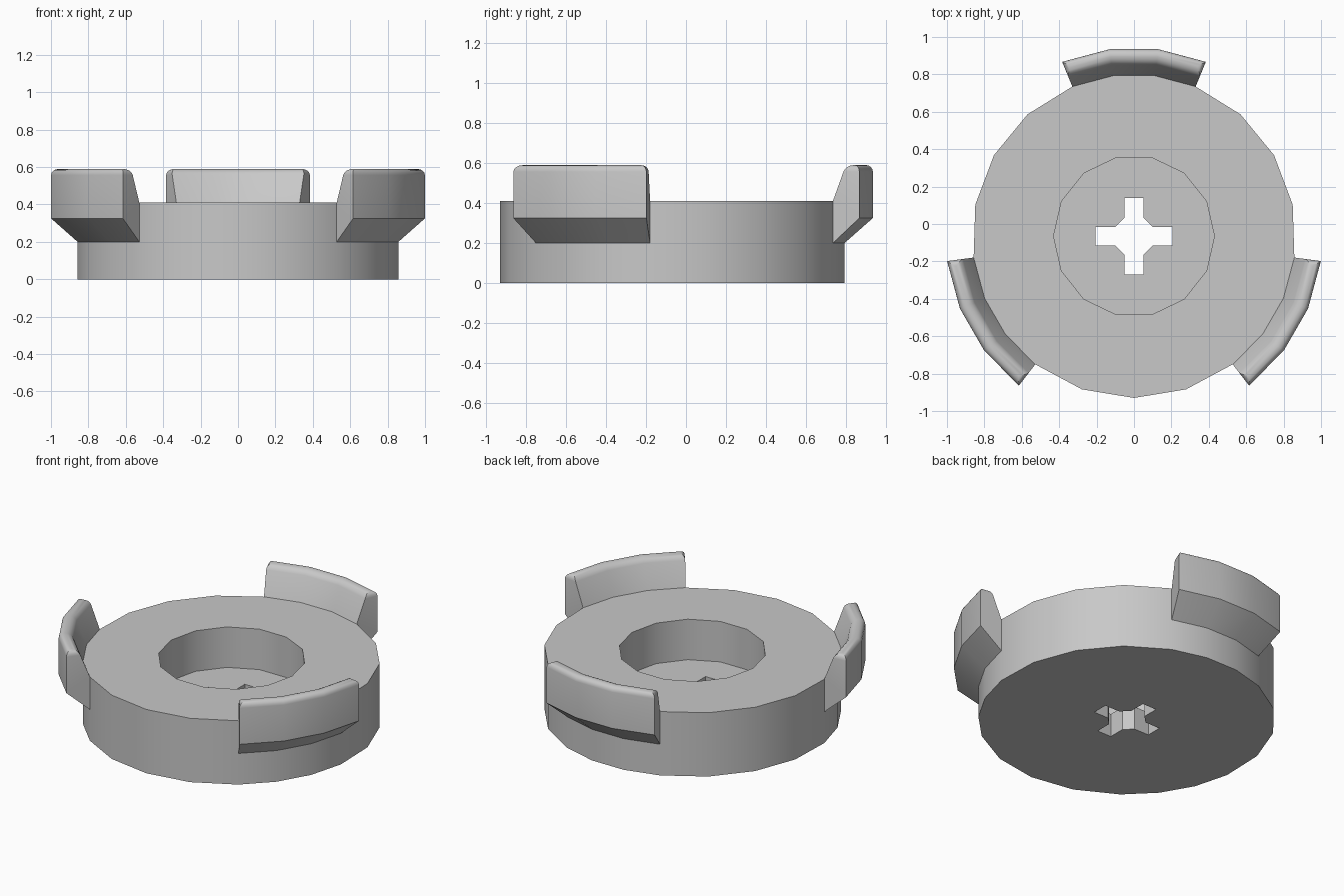
import bpy
import bmesh
from math import sin, cos, radians

if "Cube" in bpy.data.objects:
    bpy.data.objects.remove(bpy.data.objects["Cube"], do_unlink=True)

CY = -0.065            # axis of the disk in y
R = 0.865              # disk radius
TOP, FLOOR = 0.41, 0.15
CLAW_ANGLES = [-22.4, -7.4, 7.4, 22.4]

grey = bpy.data.materials.new("grey")
grey.use_nodes = True
colour = (0.58, 0.58, 0.58, 1)
grey.diffuse_color = colour
grey.node_tree.nodes["Principled BSDF"].inputs["Base Color"].default_value = colour


def polar(r, deg):
    return r * cos(radians(deg)), r * sin(radians(deg))


def finish(bm, name):
    bmesh.ops.recalc_face_normals(bm, faces=bm.faces)
    mesh = bpy.data.meshes.new(name)
    bm.to_mesh(mesh)
    bm.free()
    mesh.materials.append(grey)
    obj = bpy.data.objects.new(name, mesh)
    obj.location.y = CY
    bpy.context.collection.objects.link(obj)
    bpy.ops.object.select_all(action="DESELECT")
    obj.select_set(True)
    bpy.context.view_layer.objects.active = obj
    bpy.ops.object.shade_smooth_by_angle(angle=radians(30))
    return obj


# Disk outlines: three fine claw arcs joined by coarser arcs
outer = []
for centre in (90, 210, 330):
    for a in CLAW_ANGLES + [41.2, 60, 78.8]:
        outer.append(polar(R, centre + a))
recess = [polar(0.43, 360 * i / 14) for i in range(14)]
cross = []
quarter = [(0.205, -0.05), (0.205, 0.05), (0.1, 0.05), (0.05, 0.1)]
for turn in range(4):
    for x, y in quarter:
        for _ in range(turn):
            x, y = -y, x
        cross.append((x, y))

# Disk with a round recess and a cross-shaped through hole
bm = bmesh.new()


def ring(points, z):
    verts = [bm.verts.new((x, y, z)) for x, y in points]
    return verts, [bm.edges.new((v, verts[i - 1])) for i, v in enumerate(verts)]


def wall(points, z0, z1):
    low, low_edges = ring(points, z0)
    high, high_edges = ring(points, z1)
    for i in range(len(points)):
        bm.faces.new((low[i - 1], low[i], high[i], high[i - 1]))
    return low_edges, high_edges


side_low, side_high = wall(outer, 0, TOP)
recess_low, recess_high = wall(recess, FLOOR, TOP)
cross_low, cross_high = wall(cross, 0, FLOOR)
for a, b in ((side_high, recess_high), (recess_low, cross_high), (side_low, cross_low)):
    bmesh.ops.triangle_fill(bm, edges=a + b, use_beauty=True)
bmesh.ops.dissolve_limit(bm, angle_limit=radians(1), verts=bm.verts, edges=bm.edges)
finish(bm, "disk")

# Claws: a profile (radius, height) swept along the rim, rounded on top
profile = [(R, 0.2), (1.008, 0.325), (1.008, 0.59), (0.935, 0.59), (R, TOP)]


def claw(name, centre):
    bm = bmesh.new()
    rows = [[bm.verts.new((*polar(r, centre + a), z)) for r, z in profile]
            for a in CLAW_ANGLES]
    for p, q in zip(rows, rows[1:]):
        for i in range(len(profile) - 1):
            bm.faces.new((p[i], p[i + 1], q[i + 1], q[i]))
    bm.faces.new(rows[0])
    bm.faces.new(rows[-1])
    bmesh.ops.recalc_face_normals(bm, faces=bm.faces)
    rim = [e for e in bm.edges
           if all(v.co.z > 0.58 for v in e.verts)
           and any(abs(f.normal.z) < 0.9 for f in e.link_faces)]
    bmesh.ops.bevel(bm, geom=rim, offset=0.033, segments=4, profile=0.5,
                    affect="EDGES", clamp_overlap=True)
    finish(bm, name)


claw("back_claw", 90)
claw("front_right_claw", 210)
claw("front_left_claw", 330)
